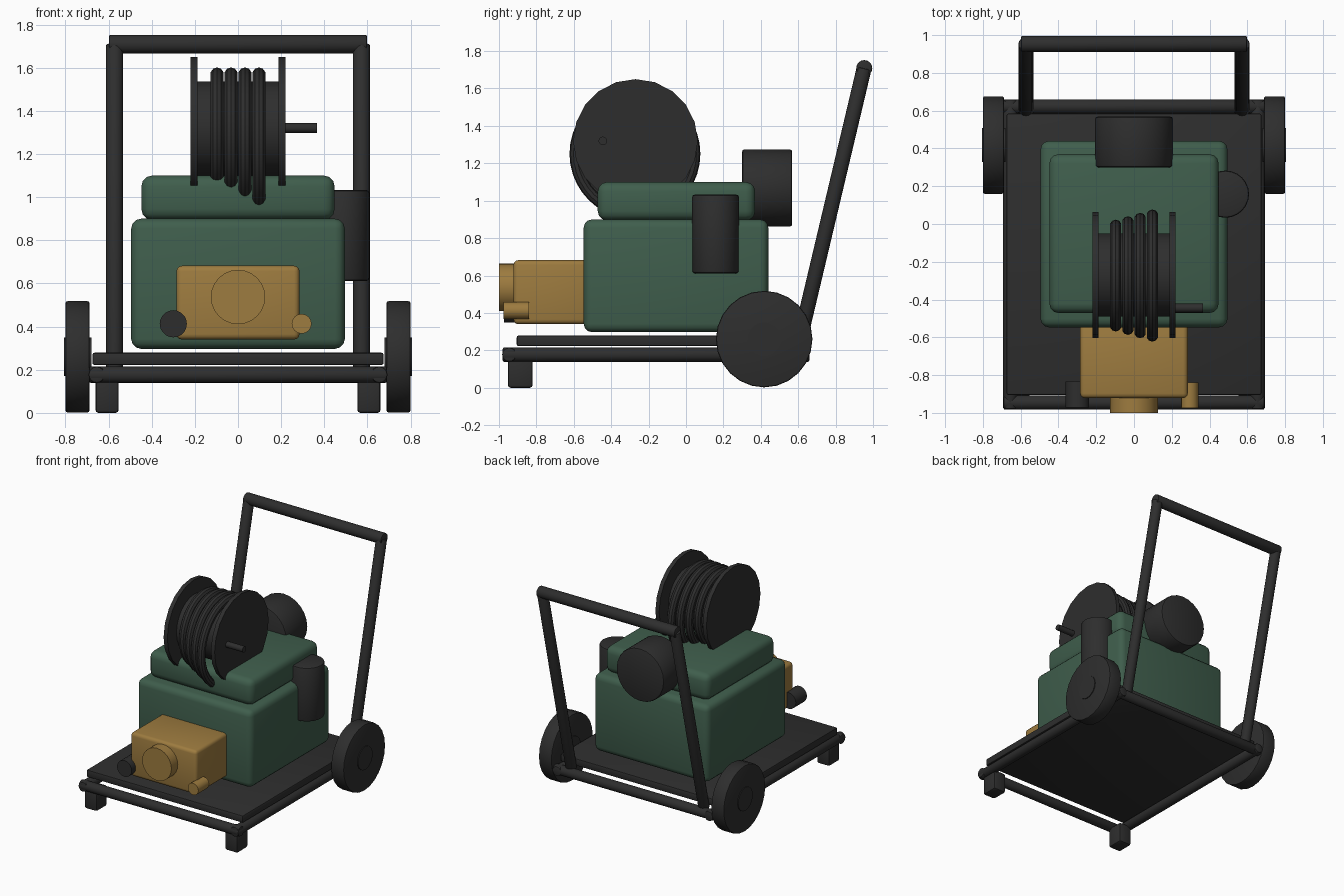
import bpy, bmesh, math
from mathutils import Vector

if "Cube" in bpy.data.objects:
    bpy.data.objects.remove(bpy.data.objects["Cube"])


def material(name, rgb):
    m = bpy.data.materials.new(name)
    m.diffuse_color = (*rgb, 1)
    m.use_nodes = True
    m.node_tree.nodes["Principled BSDF"].inputs["Base Color"].default_value = m.diffuse_color
    return m


DARK = material("charcoal", (0.027, 0.027, 0.027))
GREEN = material("dark_green", (0.05, 0.112, 0.073))
BRASS = material("brass", (0.34, 0.2, 0.05))


def finish(name, bm, mat):
    bmesh.ops.recalc_face_normals(bm, faces=bm.faces)
    me = bpy.data.meshes.new(name)
    bm.to_mesh(me)
    bm.free()
    me.materials.append(mat)
    ob = bpy.data.objects.new(name, me)
    bpy.context.collection.objects.link(ob)
    bpy.ops.object.select_all(action='DESELECT')
    ob.select_set(True)
    bpy.context.view_layer.objects.active = ob
    bpy.ops.object.shade_smooth_by_angle(angle=math.radians(35))
    return ob


def box(name, lo, hi, mat, bevel=0.01, segs=3):
    bm = bmesh.new()
    bmesh.ops.create_cube(bm, size=1)
    for v in bm.verts:
        v.co = Vector([(a + b) / 2 + c * (b - a) for a, b, c in zip(lo, hi, v.co)])
    bmesh.ops.bevel(bm, geom=bm.edges[:], offset=bevel, segments=segs,
                    profile=0.5, affect='EDGES')
    return finish(name, bm, mat)


def rod(name, p, q, r, mat, sides=16, bevel=0.0):
    p, q = Vector(p), Vector(q)
    bm = bmesh.new()
    bmesh.ops.create_cone(bm, cap_ends=True, segments=sides, radius1=r, radius2=r,
                          depth=(q - p).length)
    if bevel:
        rim = [e for e in bm.edges if abs(e.verts[0].co.z - e.verts[1].co.z) < 1e-5]
        bmesh.ops.bevel(bm, geom=rim, offset=bevel, segments=2, profile=0.5,
                        affect='EDGES')
    rot = Vector((0, 0, 1)).rotation_difference(q - p)
    for v in bm.verts:
        v.co = rot @ v.co + (p + q) / 2
    return finish(name, bm, mat)


def ring(name, c, major, minor, mat, n=40, m=10):
    # torus around the x axis
    bm = bmesh.new()
    g = []
    for i in range(n):
        a = 2 * math.pi * i / n
        row = []
        for j in range(m):
            b = 2 * math.pi * j / m
            rr = major + minor * math.cos(b)
            row.append(bm.verts.new((c[0] + minor * math.sin(b),
                                     c[1] + rr * math.cos(a), c[2] + rr * math.sin(a))))
        g.append(row)
    for i in range(n):
        for j in range(m):
            k, l = (i + 1) % n, (j + 1) % m
            bm.faces.new((g[i][j], g[k][j], g[k][l], g[i][l]))
    return finish(name, bm, mat)


# Trolley base: tube frame and deck plate
for n, y in (("front", -0.945), ("back", 0.622)):
    rod(f"frame_tube_{n}", (-0.69, y, 0.177), (0.69, y, 0.177), 0.038, DARK, 16, 0.008)
box("deck_plate", (-0.675, -0.905, 0.222), (0.675, 0.585, 0.279), DARK, 0.01, 2)

# Parts repeated on both sides
for n, s in (("left", -1), ("right", 1)):
    rod(f"frame_tube_{n}", (s * 0.655, -0.98, 0.177), (s * 0.655, 0.66, 0.177),
        0.038, DARK, 16, 0.008)
    box(f"foot_{n}", (s * 0.607 - 0.054, -0.952, 0), (s * 0.607 + 0.054, -0.82, 0.16),
        DARK, 0.014, 2)
    rod(f"wheel_{n}", (s * 0.688, 0.418, 0.26), (s * 0.8, 0.418, 0.26), 0.258, DARK, 24, 0.01)
    rod(f"wheel_hub_{n}", (s * 0.68, 0.418, 0.26), (s * 0.806, 0.418, 0.26), 0.09, DARK, 20)
    rod(f"handle_post_{n}", (s * 0.572, 0.595, 0.2), (s * 0.572, 0.952, 1.707),
        0.04, DARK, 16, 0.006)
rod("handle_grip", (-0.597, 0.953, 1.709), (0.597, 0.953, 1.709), 0.043, DARK, 16, 0.006)

# Engine housing and tank
box("engine_housing", (-0.495, -0.547, 0.297), (0.495, 0.44, 0.9), GREEN, 0.045)
box("tank", (-0.448, -0.472, 0.895), (0.448, 0.37, 1.1), GREEN, 0.05)

# Pump block with ports
box("pump_block", (-0.285, -0.922, 0.34), (0.285, -0.5, 0.682), BRASS, 0.025)
rod("pump_head", (0, -1, 0.537), (0, -0.88, 0.537), 0.126, BRASS, 24)
rod("outlet_port", (0.295, -0.975, 0.413), (0.295, -0.84, 0.413), 0.046, BRASS, 16)
rod("inlet_port", (-0.3, -0.972, 0.413), (-0.3, -0.835, 0.413), 0.063, DARK, 20)

# Air filter behind the tank and exhaust can on the right side
rod("air_filter", (0, 0.3, 1.068), (0, 0.568, 1.068), 0.206, DARK, 24, 0.012)
rod("exhaust_can", (0.484, 0.158, 0.612), (0.484, 0.158, 1.032), 0.125, DARK, 24, 0.012)

# Hose reel: drum, two discs, crank and loose coils
RY, RZ = -0.27, 1.317
rod("reel_drum", (-0.19, RY, RZ), (0.19, RY, RZ), 0.22, DARK, 24)
for n, s in (("left", -1), ("right", 1)):
    rod(f"reel_disc_{n}", (s * 0.188, RY, RZ), (s * 0.22, RY, RZ), 0.333, DARK, 20)
rod("reel_crank", (0.2, -0.445, 1.32), (0.366, -0.445, 1.32), 0.023, DARK, 12)
for i in range(4):
    r = 0.265 + 0.018 * i
    ring(f"hose_coil_{i + 1}", (-0.097 + 0.0647 * i, -0.273, 1.57 - r), r, 0.031, DARK)
